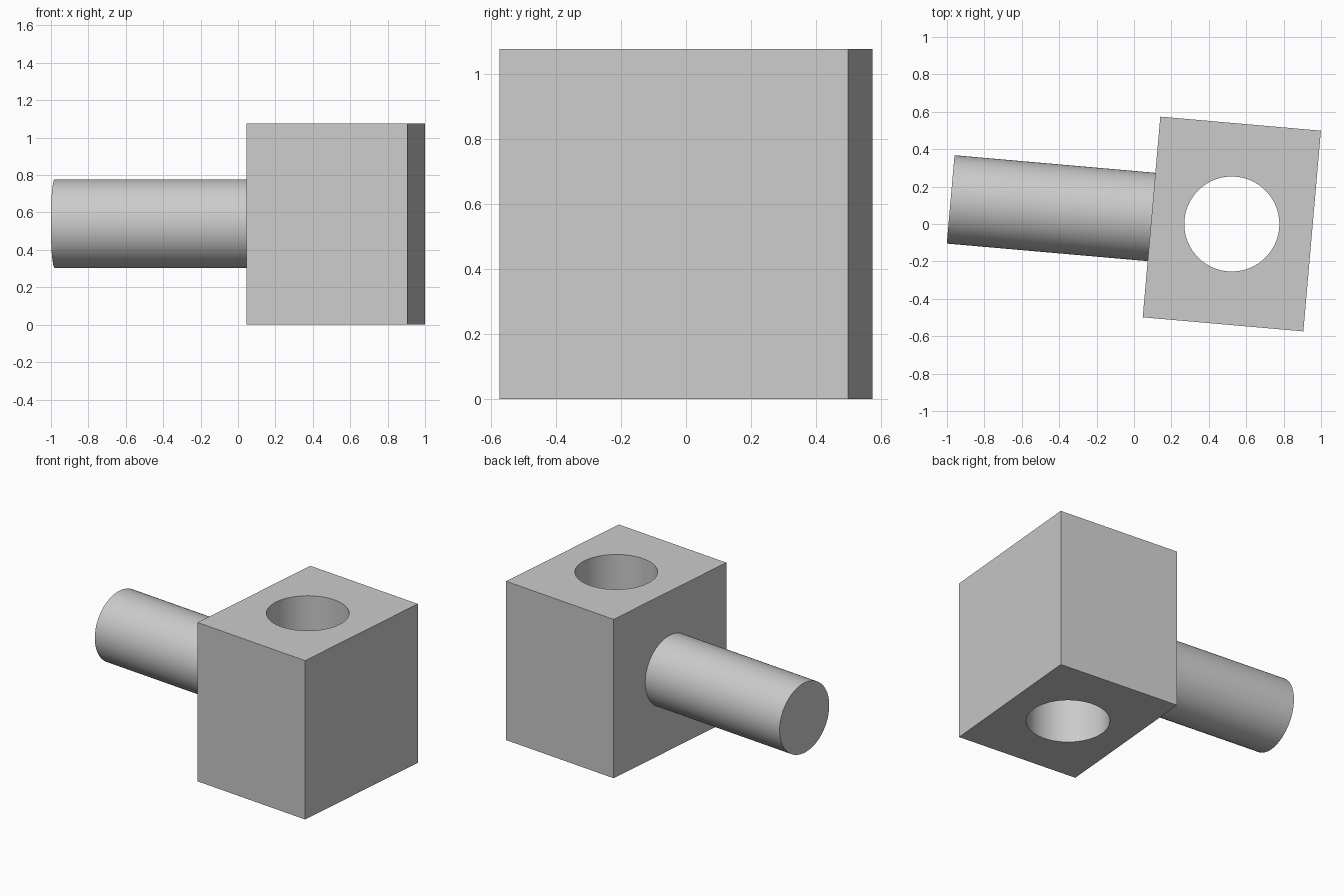
import bpy
from math import radians, cos, sin, pi
from mathutils import Vector

cube = bpy.data.objects.get("Cube")
if cube:
    bpy.data.objects.remove(cube, do_unlink=True)

TURN = radians(-5)
CENTRE = Vector((0.523, 0.0, 0.5385))
BLOCK = (0.862, 1.077, 1.077)
BORE_RADIUS = 0.254
SHAFT_RADIUS = 0.237
SHAFT_END = 1.509                      # distance from block centre to shaft tip
along = Vector((-cos(TURN), -sin(TURN), 0))

grey = bpy.data.materials.new("light grey")
grey.use_nodes = True
colour = (0.6, 0.6, 0.6, 1)
grey.diffuse_color = colour
grey.node_tree.nodes["Principled BSDF"].inputs["Base Color"].default_value = colour


def cylinder(name, radius, depth, location, rotation):
    bpy.ops.mesh.primitive_cylinder_add(vertices=96, radius=radius, depth=depth,
                                        location=location, rotation=rotation)
    obj = bpy.context.object
    obj.name = name
    obj.data.materials.append(grey)
    return obj


def smooth(obj):
    bpy.ops.object.select_all(action='DESELECT')
    obj.select_set(True)
    bpy.context.view_layer.objects.active = obj
    bpy.ops.object.shade_smooth_by_angle(angle=radians(30))


# Block
bpy.ops.mesh.primitive_cube_add(size=1, location=CENTRE, rotation=(0, 0, TURN))
block = bpy.context.object
block.name = "block"
block.scale = BLOCK
bpy.ops.object.transform_apply(location=False, rotation=False, scale=True)
block.data.materials.append(grey)

# Vertical through bore
cutter = cylinder("bore_cutter", BORE_RADIUS, 2, CENTRE, (0, 0, TURN))
cutter.hide_render = True
cut = block.modifiers.new("bore", 'BOOLEAN')
cut.operation = 'DIFFERENCE'
cut.solver = 'EXACT'
cut.object = cutter
bpy.context.view_layer.objects.active = block
bpy.ops.object.modifier_apply(modifier=cut.name)
bpy.data.objects.remove(cutter, do_unlink=True)
smooth(block)

# Shaft, seated just inside the block's side face
start = BLOCK[0] / 2 - 0.01
middle = CENTRE + along * (start + SHAFT_END) / 2 + Vector((0, 0, 0.002))
shaft = cylinder("shaft", SHAFT_RADIUS, SHAFT_END - start, middle, (0, pi / 2, TURN))
smooth(shaft)
